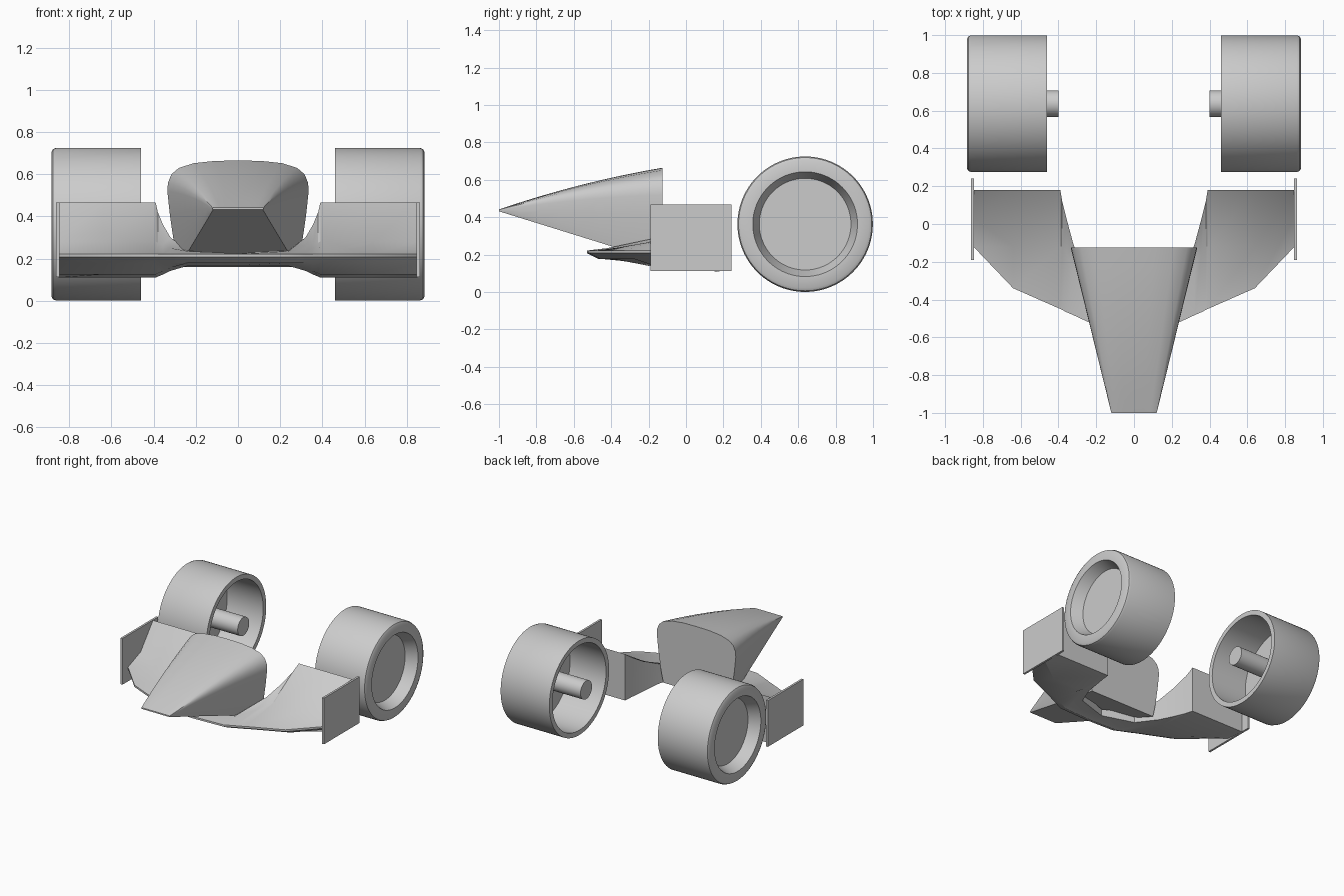
import bpy, bmesh, math

cube = bpy.data.objects.get("Cube")
if cube:
    bpy.data.objects.remove(cube)

# One plain grey for everything
grey = bpy.data.materials.new("plain_grey")
grey.use_nodes = True
GREY = (0.6, 0.6, 0.6, 1)
grey.diffuse_color = GREY
grey.node_tree.nodes["Principled BSDF"].inputs["Base Color"].default_value = GREY


def loft(name, rings, angle=35, closed=False):
    """Skin closed rings; cap the ends, or join last to first."""
    bm = bmesh.new()
    loops = [[bm.verts.new(p) for p in ring] for ring in rings]
    n = len(loops[0])
    pairs = list(zip(loops, loops[1:]))
    if closed:
        pairs.append((loops[-1], loops[0]))
    for a, b in pairs:
        for i in range(n):
            j = (i + 1) % n
            bm.faces.new((a[i], a[j], b[j], b[i]))
    if not closed:
        bm.faces.new(loops[0])
        bm.faces.new(loops[-1])
    bmesh.ops.remove_doubles(bm, verts=bm.verts, dist=0.0001)
    bmesh.ops.recalc_face_normals(bm, faces=bm.faces)
    mesh = bpy.data.meshes.new(name)
    bm.to_mesh(mesh)
    bm.free()
    mesh.materials.append(grey)
    obj = bpy.data.objects.new(name, mesh)
    bpy.context.collection.objects.link(obj)
    bpy.ops.object.select_all(action='DESELECT')
    obj.select_set(True)
    bpy.context.view_layer.objects.active = obj
    bpy.ops.object.shade_smooth_by_angle(angle=math.radians(angle))
    return obj


# Nose: rounded rear section drawn down to a thin, straight front edge
half = [(0.28, 0.16), (0.30, 0.25), (0.322, 0.40), (0.335, 0.52), (0.332, 0.56),
        (0.315, 0.60), (0.28, 0.63), (0.21, 0.652), (0.11, 0.663)]
section = half + [(0, 0.665)] + [(-x, z) for x, z in reversed(half)]


def nose_ring(t):
    ring = []
    for x, z in section:
        up = (z - 0.16) / 0.505
        tip_x = max(-0.12, min(0.12, x * 0.42))
        tip_z = 0.432 + 0.01 * up
        bulge = 0.075 * up * t * (1 - t)
        ring.append((tip_x + (x - tip_x) * t, -1 + 0.875 * t,
                     tip_z + (z - tip_z) * t + bulge))
    return ring


loft("nose", [nose_ring(i / 8) for i in range(9)], 30)

# Front wing: stations of x, front y, crease y, rear y, crease z, rear top z, rear bottom z
stations = [(0, -0.53, -0.45, -0.36, 0.225, 0.22, 0.168),
            (0.24, -0.52, -0.42, -0.28, 0.235, 0.24, 0.165),
            (0.32, -0.483, -0.24, -0.11, 0.25, 0.30, 0.142),
            (0.355, -0.468, -0.16, 0.02, 0.265, 0.36, 0.125),
            (0.38, -0.455, -0.12, 0.12, 0.275, 0.42, 0.115),
            (0.39, -0.45, -0.12, 0.18, 0.28, 0.465, 0.11),
            (0.64, -0.34, -0.12, 0.18, 0.28, 0.465, 0.11),
            (0.85, -0.12, 0.03, 0.18, 0.28, 0.465, 0.11)]


def wing_ring(s, side):
    x, front, crease, rear, crease_z, top, bottom = s
    x *= side
    return [(x, front, 0.222), (x, crease, crease_z), (x, rear, top),
            (x, rear, bottom), (x, crease, bottom + 0.015),
            (x, front + 0.06, 0.178), (x, front, 0.208)]


loft("front_wing", [wing_ring(s, -1) for s in reversed(stations[1:])]
     + [wing_ring(s, 1) for s in stations], 25)

# Wheel cross-section as (x, radius): hollow inside, dished outside
wheel_profile = [(0.46, 0.325), (0.46, 0.362), (0.862, 0.362), (0.877, 0.356),
                 (0.885, 0.341), (0.885, 0.28), (0.80, 0.245), (0.80, 0),
                 (0.765, 0), (0.765, 0.325)]
axle_profile = [(0.40, 0), (0.40, 0.07), (0.78, 0.07), (0.78, 0)]


def revolve(name, profile, side, steps):
    rings = []
    for k in range(steps):
        a = 2 * math.pi * k / steps
        rings.append([(side * x, 0.637 + r * math.cos(a), 0.363 + r * math.sin(a))
                      for x, r in profile])
    # Skip the profile's on-axis edge by welding its points together
    return loft(name, rings, 35, closed=True)


def clean(obj):
    """Drop zero-area faces left along the spin axis."""
    bm = bmesh.new()
    bm.from_mesh(obj.data)
    bmesh.ops.delete(bm, geom=[f for f in bm.faces if f.calc_area() < 1e-9],
                     context='FACES_ONLY')
    bmesh.ops.recalc_face_normals(bm, faces=bm.faces)
    bm.to_mesh(obj.data)
    bm.free()


for side, label in ((1, "left"), (-1, "right")):
    clean(revolve(label + "_wheel", wheel_profile, side, 96))
    clean(revolve(label + "_axle", axle_profile, side, 48))
    # Upright plate closing the wing tip
    loft(label + "_endplate",
         [[(side * x, -0.19, 0.113), (side * x, 0.242, 0.113),
           (side * x, 0.242, 0.467), (side * x, -0.19, 0.467)] for x in (0.847, 0.863)])
